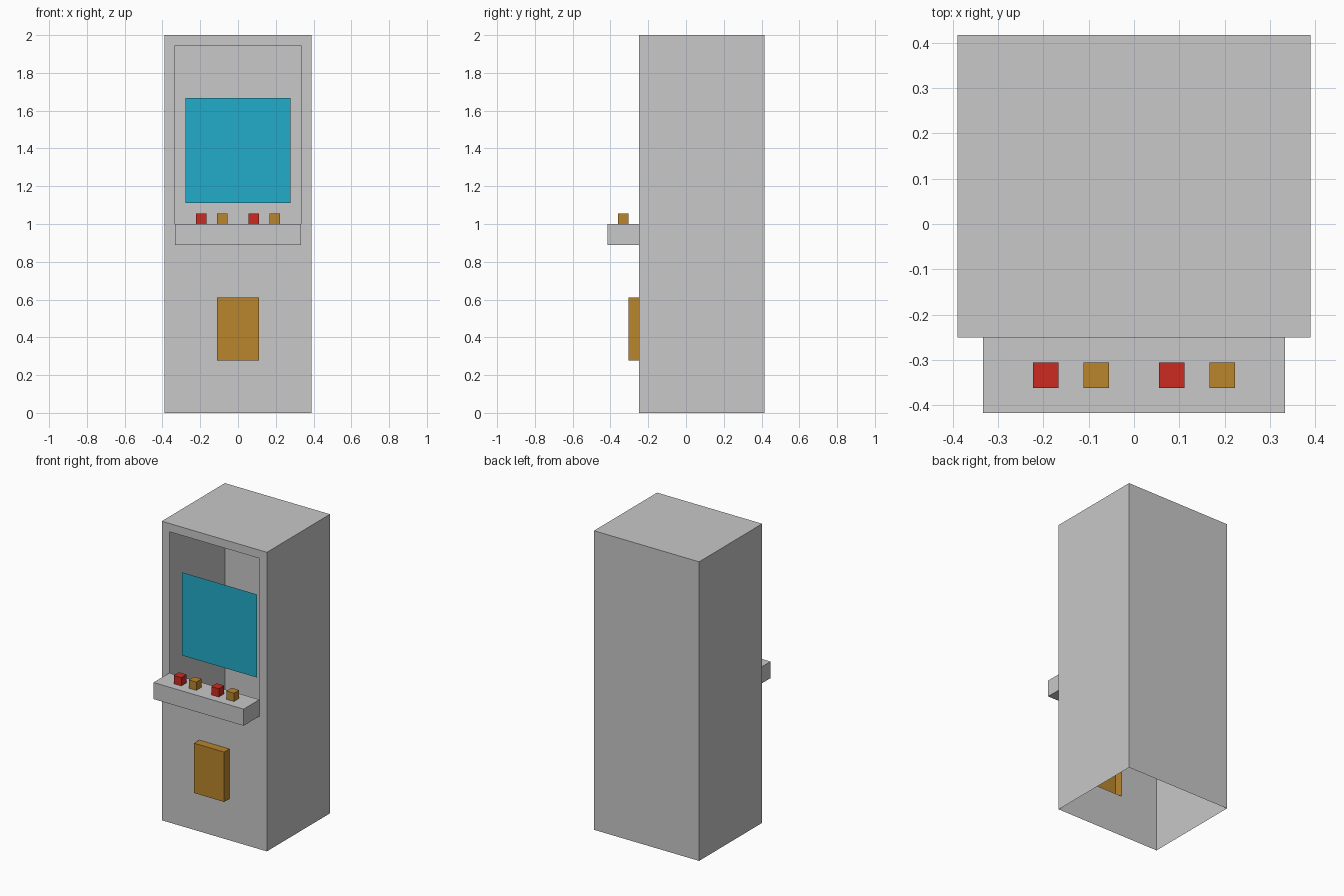
import bpy, bmesh
from mathutils import Vector

if "Cube" in bpy.data.objects:
    bpy.data.objects.remove(bpy.data.objects["Cube"])

U = 1 / 18  # the whole model sits on a grid of 1/18 unit


def material(name, rgb):
    m = bpy.data.materials.new(name)
    m.diffuse_color = (*rgb, 1)
    m.use_nodes = True
    m.node_tree.nodes["Principled BSDF"].inputs["Base Color"].default_value = m.diffuse_color
    return m


GREY = material("light grey", (0.58, 0.58, 0.58))
CYAN = material("screen cyan", (0.016, 0.41, 0.59))
GOLD = material("golden brown", (0.49, 0.235, 0.025))
RED = material("red", (0.60, 0.024, 0.015))


def shell(bm, lo, hi, open_sides):
    """Box between two grid corners, without the sides listed as normals."""
    lo, hi = Vector(lo), Vector(hi)
    verts = bmesh.ops.create_cube(bm, size=1)["verts"]
    faces = {f for v in verts for f in v.link_faces}
    for f in faces:
        f.normal_update()
    gone = [f for f in faces if any(f.normal.dot(Vector(s)) > 0.9 for s in open_sides)]
    for v in verts:
        v.co = Vector([(lo[i] + hi[i]) / 2 + v.co[i] * (hi[i] - lo[i]) for i in range(3)])
    bmesh.ops.delete(bm, geom=gone, context='FACES')


def panel(bm, us, vs, holes, place):
    """Flat panel of cells; holes are (u0, u1, v0, v1) rectangles left out."""
    for u0, u1 in zip(us, us[1:]):
        for v0, v1 in zip(vs, vs[1:]):
            cu, cv = (u0 + u1) / 2, (v0 + v1) / 2
            if any(a < cu < b and c < cv < d for a, b, c, d in holes):
                continue
            bm.faces.new([bm.verts.new(place(u, v)) for u, v in
                          ((u0, v0), (u1, v0), (u1, v1), (u0, v1))])


def finish(bm, name, mat):
    bmesh.ops.remove_doubles(bm, verts=bm.verts, dist=0.001)
    bmesh.ops.scale(bm, vec=(U, U, U), verts=bm.verts)
    me = bpy.data.meshes.new(name)
    bm.to_mesh(me)
    bm.free()
    me.materials.append(mat)
    ob = bpy.data.objects.new(name, me)
    bpy.context.collection.objects.link(ob)


FRONT, BACK, TOP, BOTTOM = (0, -1, 0), (0, 1, 0), (0, 0, 1), (0, 0, -1)
FY = -4.5  # front plane of the cabinet

# Hollow cabinet, open below, front panel with window, shelf and door openings
bm = bmesh.new()
shell(bm, (-7, FY, 0), (7, 7.5, 36), [FRONT, BOTTOM])
panel(bm, [-7, -6, -2, 2, 6, 7], [0, 5, 11, 16, 18, 35, 36],
      [(-6, 6, 16, 35), (-2, 2, 5, 11)], lambda x, z: (x, FY, z))
finish(bm, "cabinet", GREY)

# Control shelf, hollow towards the cabinet and under the buttons
BUTTONS = [(-4, RED), (-2, GOLD), (1, RED), (3, GOLD)]
bm = bmesh.new()
shell(bm, (-6, -7.5, 16), (6, FY, 18), [BACK, TOP])
panel(bm, [-6, -4, -3, -2, -1, 1, 2, 3, 4, 6], [-7.5, -6.5, -5.5, FY],
      [(x, x + 1, -6.5, -5.5) for x, _ in BUTTONS], lambda x, y: (x, y, 18))
finish(bm, "control_shelf", GREY)

# Buttons
for i, (x, mat) in enumerate(BUTTONS, 1):
    bm = bmesh.new()
    shell(bm, (x, -6.5, 18), (x + 1, -5.5, 19), [BOTTOM])
    finish(bm, f"button_{i}", mat)

# Coin door
bm = bmesh.new()
shell(bm, (-2, FY - 1, 5), (2, FY, 11), [BACK])
finish(bm, "coin_door", GOLD)

# Flat screen hanging just behind the window
bm = bmesh.new()
panel(bm, [-5, 5], [20, 30], [], lambda x, z: (x, FY + 1, z))
finish(bm, "screen", CYAN)
